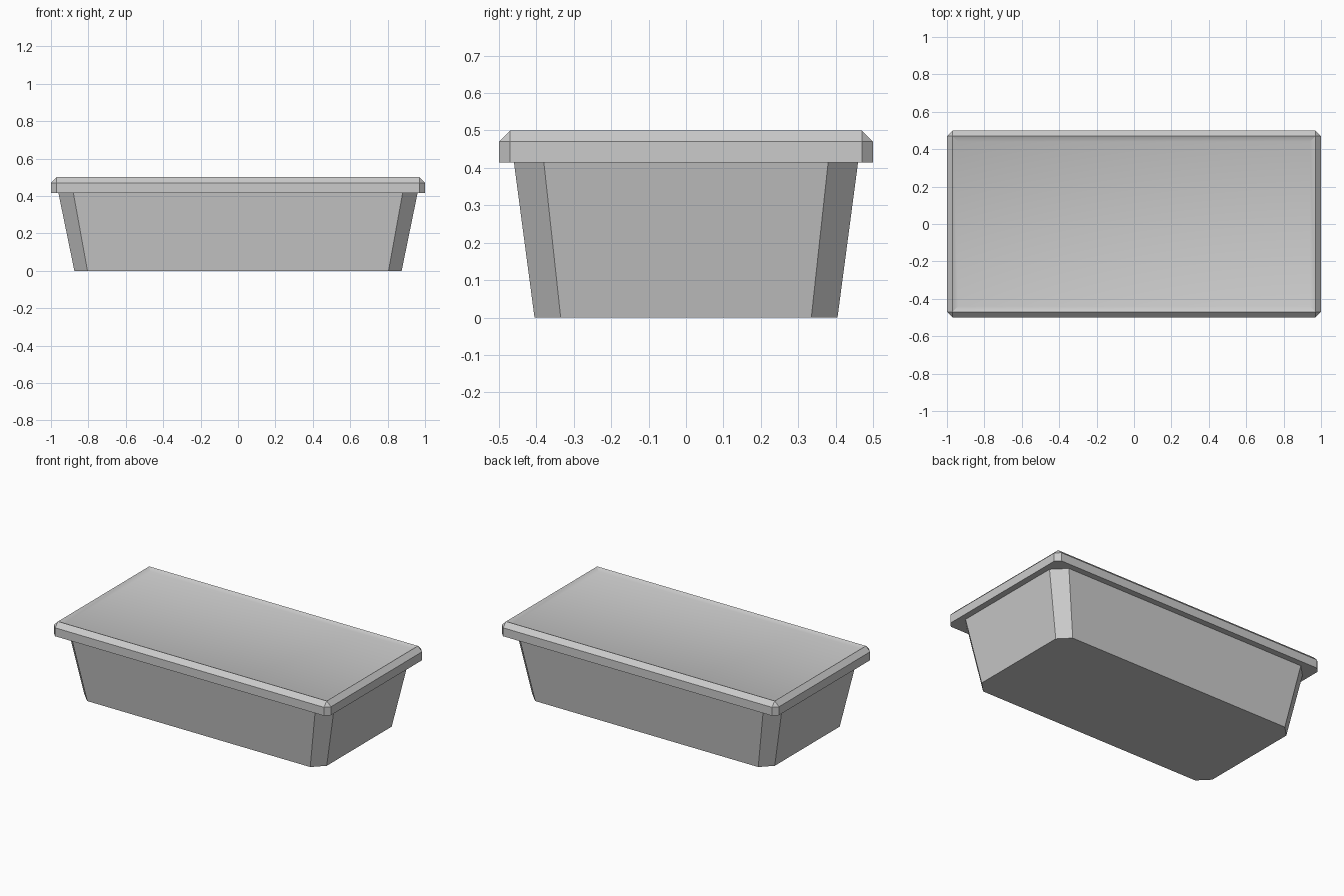
import bpy
import bmesh

cube = bpy.data.objects.get("Cube")
if cube:
    bpy.data.objects.remove(cube, do_unlink=True)

grey = bpy.data.materials.new("plain grey")
grey.use_nodes = True
colour = (0.6, 0.6, 0.6, 1)
grey.diffuse_color = colour
grey.node_tree.nodes["Principled BSDF"].inputs["Base Color"].default_value = colour


def ring(bm, x, y, z, cut):
    """Rectangle of half sizes x, y with its corners cut off."""
    points = [(x, -y + cut), (x, y - cut), (x - cut, y), (-x + cut, y),
              (-x, y - cut), (-x, -y + cut), (-x + cut, -y), (x - cut, -y)]
    return [bm.verts.new((px, py, z)) for px, py in points]


def loft(name, rings):
    """Join rings (half x, half y, height, corner cut) and close both ends."""
    bm = bmesh.new()
    loops = [ring(bm, *r) for r in rings]
    for low, high in zip(loops, loops[1:]):
        for i in range(8):
            j = (i + 1) % 8
            bm.faces.new((low[i], low[j], high[j], high[i]))
    bm.faces.new(loops[0][::-1])
    bm.faces.new(loops[-1])
    # Rings without a corner cut collapse to plain rectangles
    bmesh.ops.remove_doubles(bm, verts=bm.verts[:], dist=0.0001)
    bmesh.ops.recalc_face_normals(bm, faces=bm.faces[:])
    mesh = bpy.data.meshes.new(name)
    bm.to_mesh(mesh)
    bm.free()
    mesh.materials.append(grey)
    obj = bpy.data.objects.new(name, mesh)
    bpy.context.collection.objects.link(obj)
    return obj


# Tapered tub with cut corners
loft("tub_body", [(0.875, 0.405, 0, 0.07), (0.96, 0.46, 0.415, 0.08)])

# Overhanging rim with chamfered edges and a shallow dished top
rim = loft("rim_top", [(1, 0.5, 0.415, 0.03), (1, 0.5, 0.47, 0.03),
                       (0.97, 0.47, 0.5, 0), (0.94, 0.44, 0.486, 0)])
bpy.ops.object.select_all(action="DESELECT")
rim.select_set(True)
bpy.context.view_layer.objects.active = rim
bpy.ops.object.shade_smooth_by_angle(angle=0.52)
